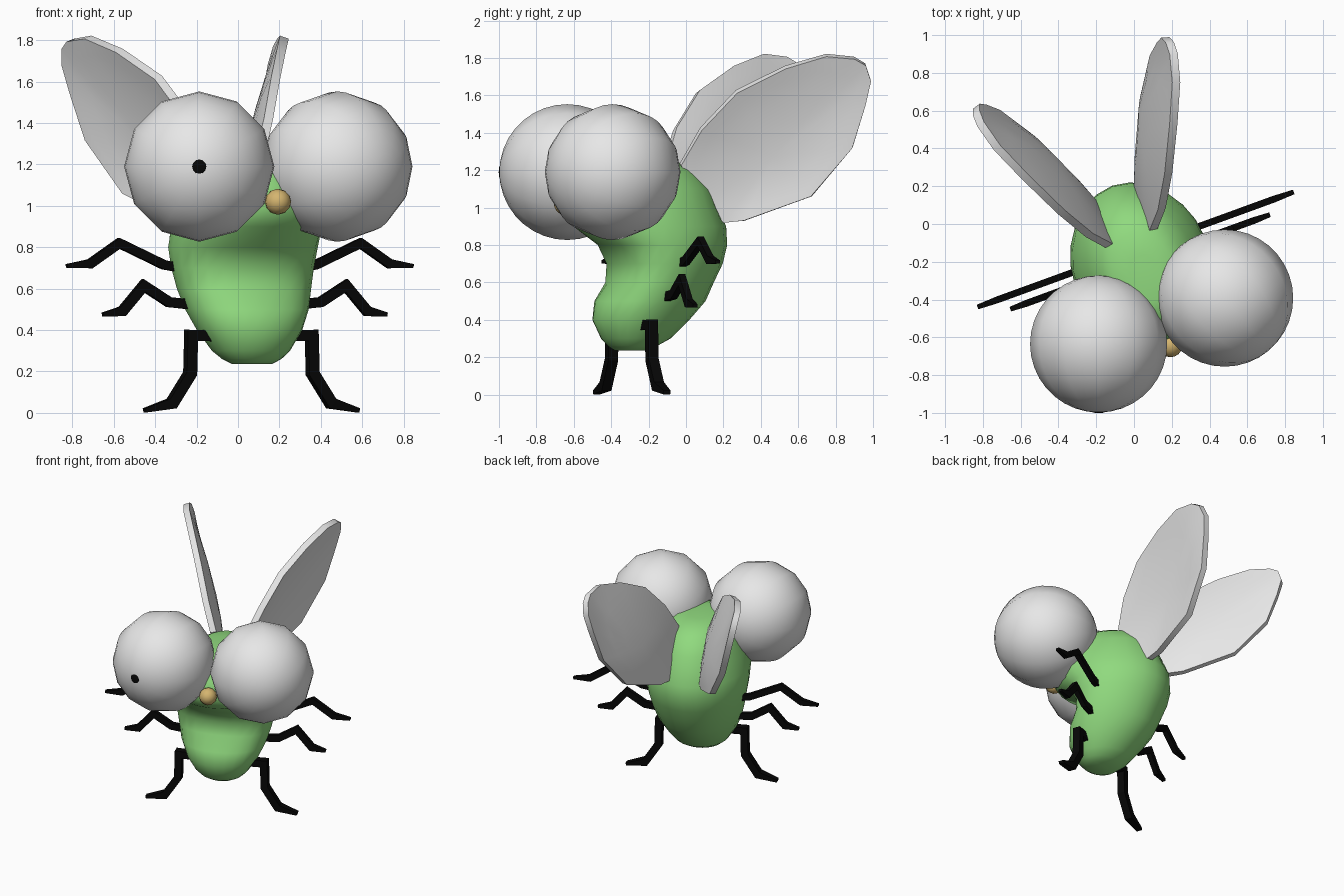
import bpy, bmesh, math
from mathutils import Matrix, Vector

if "Cube" in bpy.data.objects:
    bpy.data.objects.remove(bpy.data.objects["Cube"])

# The creature is built symmetric about x = 0, then turned 20 degrees
TURN = math.radians(20)
PLACE = Matrix.Translation((0.0085, -0.135, 0)) @ Matrix.Rotation(TURN, 4, 'Z')


def material(name, rgb):
    m = bpy.data.materials.new(name)
    m.diffuse_color = (*rgb, 1)
    m.use_nodes = True
    m.node_tree.nodes["Principled BSDF"].inputs["Base Color"].default_value = m.diffuse_color
    return m


GREEN = material("body green", (0.28, 0.70, 0.21))
PALE = material("pale grey", (0.8, 0.8, 0.8))
BLACK = material("black", (0.002, 0.002, 0.002))
TAN = material("nose tan", (0.66, 0.46, 0.16))


def finish(bm, name, mat, angle=180, thickness=0):
    bmesh.ops.recalc_face_normals(bm, faces=bm.faces)
    mesh = bpy.data.meshes.new(name)
    bm.to_mesh(mesh)
    bm.free()
    mesh.materials.append(mat)
    ob = bpy.data.objects.new(name, mesh)
    bpy.context.collection.objects.link(ob)
    ob.matrix_world = PLACE
    bpy.ops.object.select_all(action='DESELECT')
    bpy.context.view_layer.objects.active = ob
    ob.select_set(True)
    if thickness:
        solid = ob.modifiers.new("thickness", 'SOLIDIFY')
        solid.thickness = thickness
        solid.offset = 0
        bpy.ops.object.modifier_apply(modifier=solid.name)
    if angle:
        bpy.ops.object.shade_smooth_by_angle(angle=math.radians(angle))
    return ob


def loft(bm, rings, cap=True):
    rows = [[bm.verts.new(p) for p in ring] for ring in rings]
    for a, b in zip(rows, rows[1:]):
        n = len(a)
        for i in range(n):
            bm.faces.new((a[i], a[(i + 1) % n], b[(i + 1) % n], b[i]))
    if cap:
        bm.faces.new(rows[0])
        bm.faces.new(rows[-1])
    return rows


def ball(name, mat, centre, radius, segments, rings, yaw=0, squash=1):
    bm = bmesh.new()
    bmesh.ops.create_uvsphere(bm, u_segments=segments, v_segments=rings, radius=radius)
    bm.transform(Matrix.Translation(centre) @ Matrix.Rotation(yaw, 4, 'Z')
                 @ Matrix.Rotation(math.pi / 2, 4, 'X') @ Matrix.Diagonal((1, 1, squash, 1)))
    return finish(bm, name, mat)


# Body: stacked oval sections
# (height, centre y, half width, half depth, forward shift of the flanks)
sections = [(0.237, -0.175, 0.10, 0.08, 0), (0.26, -0.16, 0.145, 0.13, 0.01),
            (0.30, -0.14, 0.19, 0.185, 0.02), (0.40, -0.11, 0.255, 0.26, 0.03),
            (0.50, -0.055, 0.30, 0.295, 0.05), (0.60, 0.005, 0.33, 0.28, 0.07),
            (0.70, 0.035, 0.35, 0.30, 0.08), (0.80, 0.02, 0.365, 0.34, 0.07),
            (0.90, -0.06, 0.36, 0.415, 0.04), (1.00, -0.11, 0.33, 0.42, 0.02),
            (1.10, -0.11, 0.285, 0.38, 0), (1.20, -0.125, 0.225, 0.305, 0),
            (1.245, -0.145, 0.165, 0.235, 0), (1.26, -0.16, 0.08, 0.13, 0)]
bm = bmesh.new()
loft(bm, [[(a * math.cos(t), cy + b * math.sin(t) - s * math.cos(t) ** 2, z)
           for t in (math.tau * i / 24 for i in range(24))] for z, cy, a, b, s in sections])
finish(bm, "body", GREEN)

# Eyes, one pupil, nose
EYE_X, EYE_Y, EYE_R = 0.355, -0.403, 0.363
for side, label in ((-1, "left"), (1, "right")):
    ball(label + "_eye", PALE, (side * EYE_X, EYE_Y, 1.19), EYE_R, 12, 18, side * TURN)
pupil_dir = Vector((-math.sin(TURN), -math.cos(TURN), 0))
ball("pupil", BLACK, Vector((-EYE_X, EYE_Y, 1.19)) + pupil_dir * 0.357, 0.037, 12, 8, -TURN, 0.25)
ball("nose", TAN, (0, -0.54, 1.02), 0.063, 12, 8)

# Wings: thick cupped leaf, outline as (y, z) in the wing's own upright plane
outline = [(-0.03, 1.23), (0.08, 1.42), (0.27, 1.62), (0.53, 1.75), (0.75, 1.815), (0.90, 1.80),
           (0.96, 1.765), (0.988, 1.68), (0.96, 1.55), (0.89, 1.32), (0.67, 1.06), (0.31, 0.93),
           (0.20, 0.92), (0.08, 1.02)]
MID = Vector((0.47, 1.28))


def wing_point(p, t):
    y, z = MID + (Vector(p) - MID) * t
    rise = (z - 0.95) / 0.87
    x = 0.03 + 0.195 * rise - 0.045 * (1 - t ** 2) - 0.2 * max(0, y - 0.85) + 0.1 * max(0, 0.3 - y) * rise
    return PLACE.inverted() @ Vector((x, y, z))


for side, label in ((-1, "left"), (1, "right")):
    bm = bmesh.new()
    rows = loft(bm, [[wing_point(p, t) for p in outline] for t in (1, 0.85, 0.65, 0.35)], False)
    hub = bm.verts.new(wing_point(MID, 0))
    for i, v in enumerate(rows[-1]):
        bm.faces.new((v, rows[-1][(i + 1) % len(outline)], hub))
    for v in bm.verts:
        v.co.x *= side
    finish(bm, label + "_wing", PALE, 45, 0.045)

# Legs: bent square bars, path as (x, z) at a fixed y
legs = {
    "upper": (0.0, 0.022, 0.018, [(0.30, 0.70), (0.39, 0.715), (0.62, 0.82), (0.77, 0.72), (0.89, 0.71)]),
    "middle": (-0.07, 0.024, 0.018, [(0.29, 0.525), (0.39, 0.535), (0.52, 0.615), (0.63, 0.49), (0.73, 0.475)]),
    "lower": (-0.165, 0.026, 0.028, [(0.15, 0.37), (0.31, 0.375), (0.315, 0.19), (0.41, 0.045), (0.55, 0.012)]),
}
for name, (ly, half, depth, path) in legs.items():
    pts = [Vector(p) for p in path]
    for side, label in ((-1, "left"), (1, "right")):
        rings = []
        for i, p in enumerate(pts):
            before = (p - pts[i - 1]).normalized() if i else (pts[1] - p).normalized()
            after = (pts[i + 1] - p).normalized() if i < len(pts) - 1 else before
            tangent = (before + after).normalized()
            miter = half / max(0.6, tangent.dot(before))
            taper = 0.4 if i == len(pts) - 1 else 1
            n = Vector((-tangent.y, tangent.x)) * miter * taper
            rings.append([(side * (p.x + s * n.x), ly + d * depth * (0.5 + taper / 2), p.y + s * n.y)
                          for s, d in ((1, 1), (1, -1), (-1, -1), (-1, 1))])
        bm = bmesh.new()
        loft(bm, rings)
        finish(bm, f"{label}_{name}_leg", BLACK, 0)
